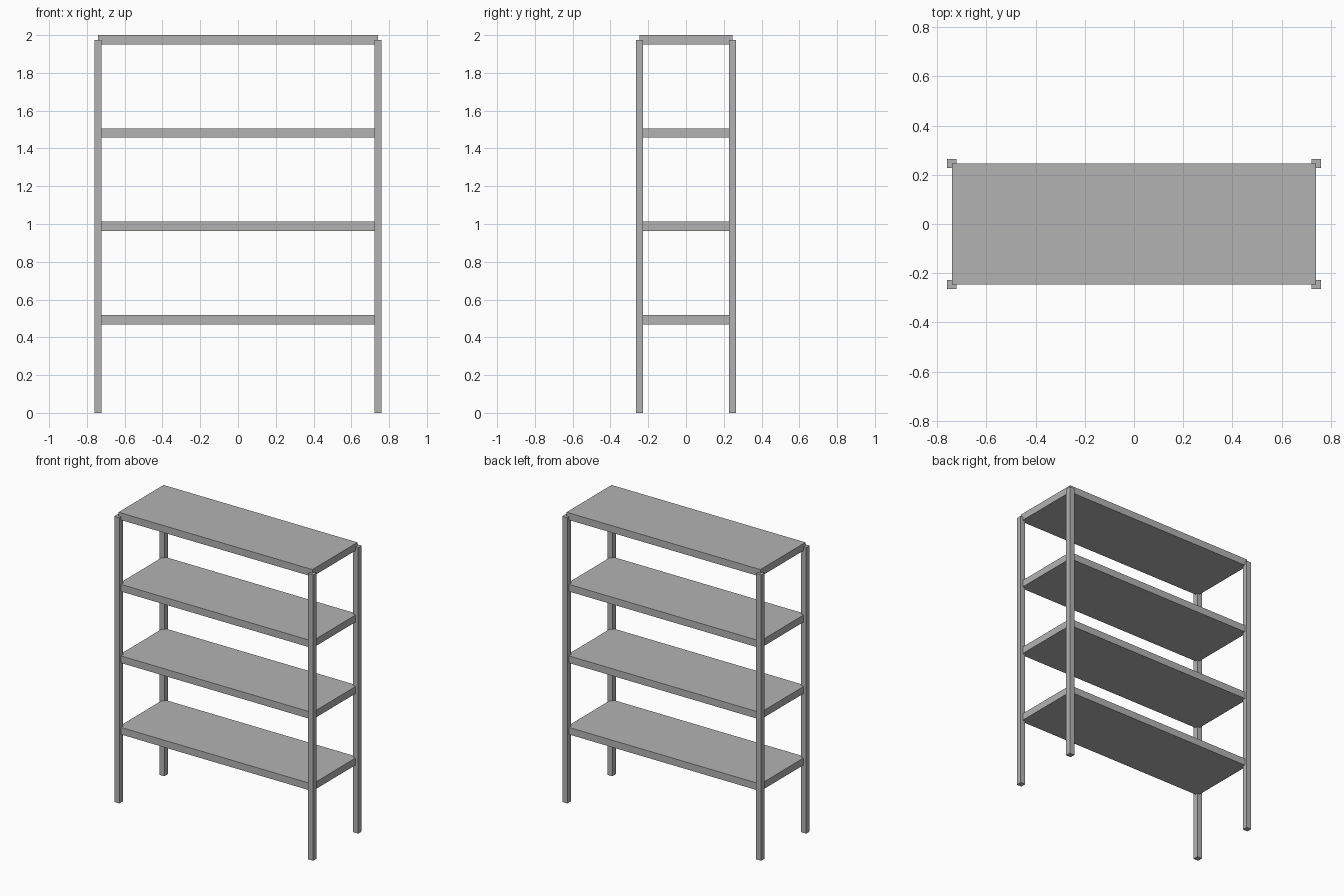
import bpy

cube = bpy.data.objects.get("Cube")
if cube:
    bpy.data.objects.remove(cube, do_unlink=True)

# Single grey finish
GREY = (0.45, 0.45, 0.45, 1.0)
metal = bpy.data.materials.new("grey_metal")
metal.use_nodes = True
metal.diffuse_color = GREY
metal.node_tree.nodes["Principled BSDF"].inputs["Base Color"].default_value = GREY


def box(name, size, center):
    bpy.ops.mesh.primitive_cube_add(size=1, location=center)
    obj = bpy.context.object
    obj.name = name
    obj.scale = size
    bpy.ops.object.transform_apply(location=False, rotation=False, scale=True)
    obj.data.materials.append(metal)
    return obj


POST = 0.038           # post thickness
POST_HEIGHT = 1.975
HALF_X, HALF_Y = 0.741, 0.246   # shelf corners sit on the post axes
SHELF = 0.049          # shelf thickness
SPACING = 0.494

# Corner posts
for x_name, x in (("left", HALF_X), ("right", -HALF_X)):
    for y_name, y in (("front", -HALF_Y), ("back", HALF_Y)):
        box(f"{y_name}_{x_name}_post", (POST, POST, POST_HEIGHT),
            (x, y, POST_HEIGHT / 2))

# Shelves, from the top down
for i, name in enumerate(("top", "upper", "middle", "lower")):
    box(f"{name}_shelf", (2 * HALF_X, 2 * HALF_Y, SHELF),
        (0, 0, 2 - SHELF / 2 - i * SPACING))
